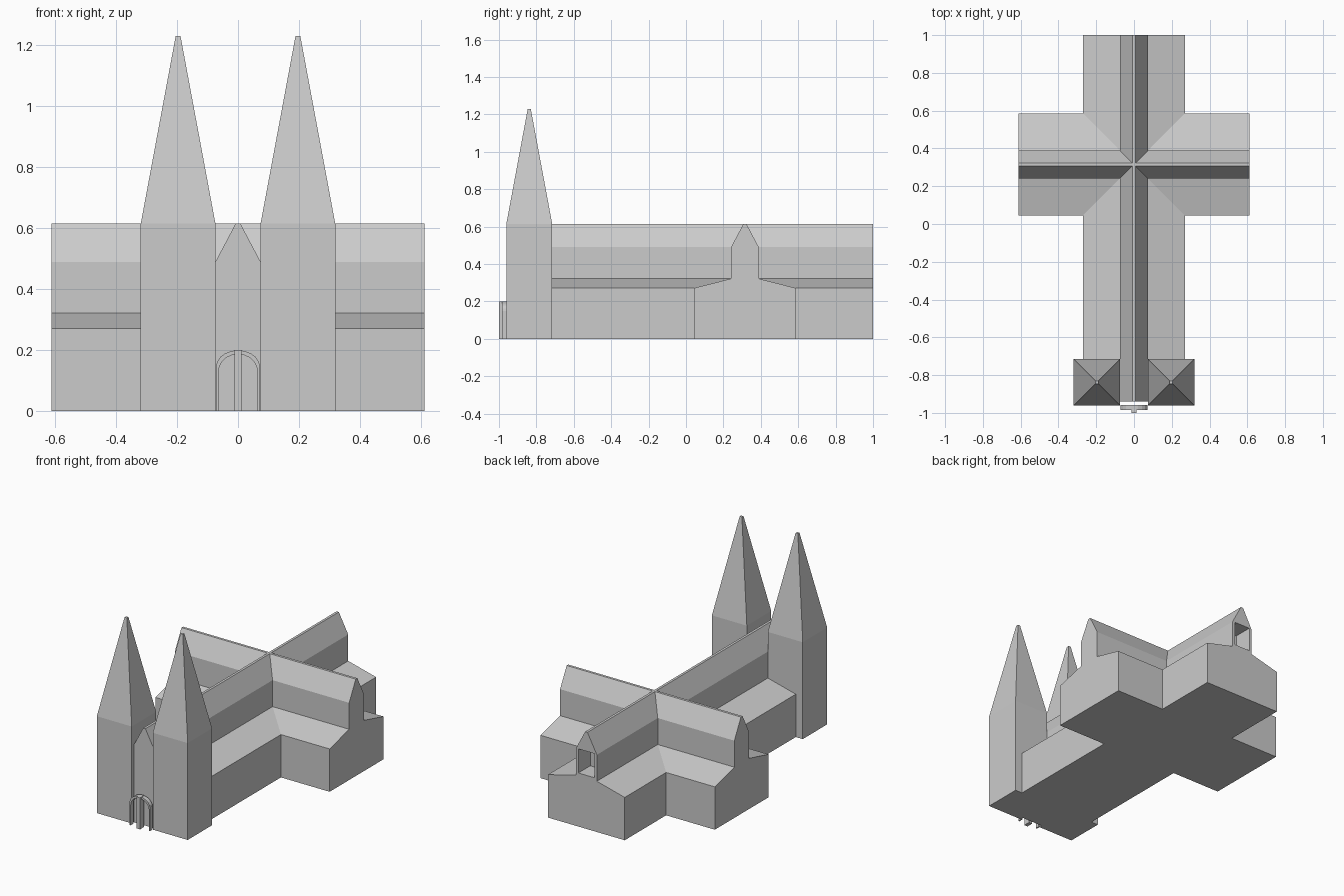
import bpy, bmesh, math
from mathutils import Vector

if "Cube" in bpy.data.objects:
    bpy.data.objects.remove(bpy.data.objects["Cube"])


def finish(name, bm):
    bmesh.ops.remove_doubles(bm, verts=bm.verts, dist=1e-5)
    bmesh.ops.recalc_face_normals(bm, faces=bm.faces)
    me = bpy.data.meshes.new(name)
    bm.to_mesh(me)
    bm.free()
    ob = bpy.data.objects.new(name, me)
    bpy.context.collection.objects.link(ob)
    return ob


def loft(name, loops):
    """Closed solid through a list of point loops."""
    bm = bmesh.new()
    rings = [[bm.verts.new(p) for p in lp] for lp in loops]
    n = len(rings[0])
    for a, b in zip(rings, rings[1:]):
        for i in range(n):
            j = (i + 1) % n
            bm.faces.new((a[i], a[j], b[j], b[i]))
    bm.faces.new(rings[0])
    bm.faces.new(rings[-1])
    return finish(name, bm)


def square(cx, cy, hx, hy, z):
    return [(cx - hx, cy - hy, z), (cx + hx, cy - hy, z),
            (cx + hx, cy + hy, z), (cx - hx, cy + hy, z)]


def box(name, x0, x1, y0, y1, z0, z1):
    c = ((x0 + x1) / 2, (y0 + y1) / 2, (x1 - x0) / 2, (y1 - y0) / 2)
    return loft(name, [square(*c, z0), square(*c, z1)])


# Cross-shaped body: four arms share one section and are mitred at the crossing
half = [(.27, 0), (.27, .272), (.074, .322), (.074, .49), (.008, .615)]
section = half + [(-w, z) for w, z in reversed(half)]
centre = Vector((0, .315, 0))
bm = bmesh.new()
for k, length in enumerate((.685, .612, 1.255, .612)):
    ang = k * math.pi / 2
    out = Vector((math.sin(ang), math.cos(ang), 0))
    side = Vector((out.y, -out.x, 0))

    def pt(w, z, d):
        return bm.verts.new(centre + side * w + out * d + Vector((0, 0, z)))
    outer = [pt(w, z, length) for w, z in section]
    inner = [pt(w, z, abs(w)) for w, z in section]
    for i in range(len(section)):
        j = (i + 1) % len(section)
        bm.faces.new((outer[i], outer[j], inner[j], inner[i]))
    bm.faces.new(outer)
# crossing floor and flat ridge crossing
for w, z in (half[0], half[-1]):
    bm.faces.new([bm.verts.new(p) for p in square(0, .315, w, w, z)])
body = finish("church_body", bm)

# Recessed opening in the rear gable
cutter = box("gable_opening_cutter", -.056, .056, .88, 1.05, .34, .493)
cutter.hide_render = True
cutter.hide_viewport = True
cut = body.modifiers.new("opening", 'BOOLEAN')
cut.operation = 'DIFFERENCE'
cut.solver = 'EXACT'
cut.object = cutter

# Twin towers with spires
for s, label in ((-1, "left"), (1, "right")):
    x, y = s * .1965, -.838
    loft(f"{label}_tower", [square(x, y, .1225, .1225, 0),
                            square(x, y, .1225, .1225, .615),
                            square(x, y, .008, .008, 1.23)])
    # portal side post
    lo, hi = sorted((s * .064, s * .072))
    box(f"{label}_portal_post", lo, hi, -.985, -.958, 0, .15)

# Portal arch and middle column
angles = [math.pi * i / 10 for i in range(11)]
arch = [(.072 * math.cos(a), .145 + .055 * math.sin(a)) for a in angles]
arch += [(.064 * math.cos(a), .13 + .057 * math.sin(a)) for a in reversed(angles)]
loft("portal_arch", [[(x, y, z) for x, z in arch] for y in (-.985, -.958)])
box("portal_column", -.012, .012, -1, -.958, 0, .2)
